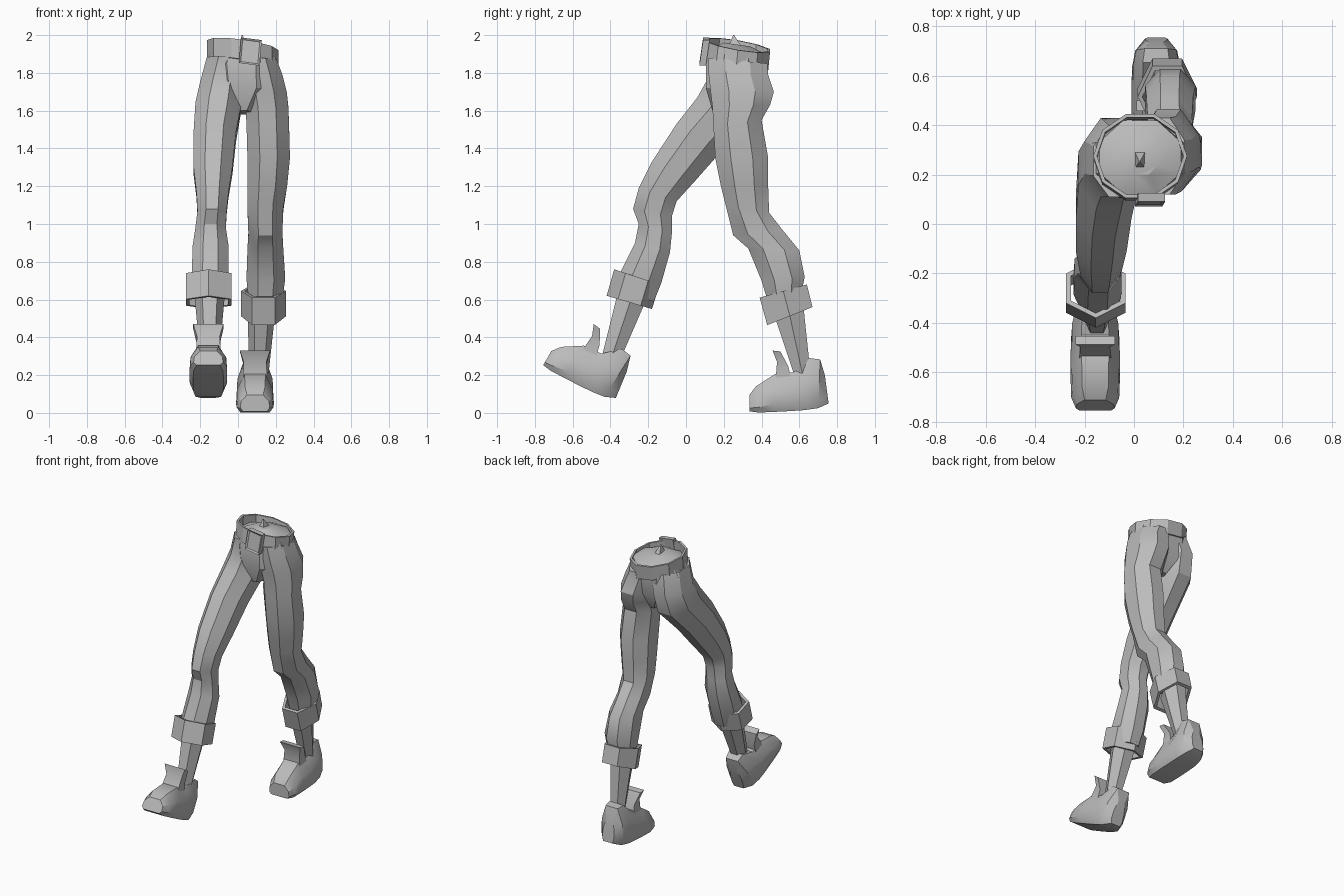
import bpy, bmesh, math
from mathutils import Vector

if "Cube" in bpy.data.objects:
    bpy.data.objects.remove(bpy.data.objects["Cube"])

grey = bpy.data.materials.new("plain grey")
grey.use_nodes = True
GREY = (0.5, 0.5, 0.5, 1)
grey.diffuse_color = GREY
grey.node_tree.nodes["Principled BSDF"].inputs["Base Color"].default_value = GREY


def finish(name, bm):
    bmesh.ops.recalc_face_normals(bm, faces=bm.faces)
    mesh = bpy.data.meshes.new(name)
    bm.to_mesh(mesh)
    bm.free()
    mesh.materials.append(grey)
    ob = bpy.data.objects.new(name, mesh)
    bpy.context.collection.objects.link(ob)
    bpy.ops.object.select_all(action='DESELECT')
    ob.select_set(True)
    bpy.context.view_layer.objects.active = ob
    bpy.ops.object.shade_smooth_by_angle(angle=math.radians(30))
    return ob


def ring(yf, zf, yb, zb, x0, x1, n=8, turn=0.5, tilt=0.0, scale=1.0):
    """Polygon through a front point, a back point and two side limits."""
    mid = Vector(((x0 + x1) / 2, (yf + yb) / 2, (zf + zb) / 2))
    back = Vector((0, yb - yf, zb - zf)) / 2
    side = Vector(((x1 - x0) / 2, 0, tilt * (x1 - x0) / 2))
    angles = [2 * math.pi * (i + turn) / n for i in range(n)]
    mx = max(abs(math.sin(a)) for a in angles)
    my = max(abs(math.cos(a)) for a in angles)
    return [mid + scale * (side * math.sin(a) / mx - back * math.cos(a) / my)
            for a in angles]


def loft(name, rings, closed=False):
    bm = bmesh.new()
    rows = [[bm.verts.new(p) for p in r] for r in rings]
    n = len(rows[0])
    pairs = list(zip(rows, rows[1:])) + ([(rows[-1], rows[0])] if closed else [])
    for a, b in pairs:
        for i in range(n):
            j = (i + 1) % n
            bm.faces.new((a[i], a[j], b[j], b[i]))
    if not closed:
        bm.faces.new(rows[0])
        bm.faces.new(rows[-1])
    return finish(name, bm)


def band(name, top, bottom, inner, **kw):
    """Hollow collar with a visible rim."""
    loft(name, [ring(*bottom, **kw), ring(*top, **kw),
                ring(*top, scale=inner, **kw), ring(*bottom, scale=inner, **kw)], True)


# Trouser legs: front y, front z, back y, back z, x limits
right_leg = [
    (.11, 1.89, .40, 1.87, -.165, .05), (.11, 1.76, .43, 1.74, -.20, .025),
    (.06, 1.67, .39, 1.59, -.225, .02), (-.05, 1.53, .20, 1.40, -.235, -.01),
    (-.18, 1.33, .05, 1.23, -.235, -.03), (-.25, 1.19, -.05, 1.12, -.22, -.05),
    (-.28, 1.08, -.075, 1.04, -.215, -.06), (-.25, 1.0, -.075, .95, -.225, -.065),
    (-.27, .9, -.085, .85, -.24, -.05), (-.35, .74, -.13, .69, -.245, -.05),
    (-.38, .65, -.17, .59, -.23, -.06)]
left_leg = [
    (.12, 1.88, .43, 1.85, 0, .205), (.12, 1.79, .435, 1.79, .01, .235),
    (.13, 1.70, .465, 1.70, .025, .258), (.14, 1.62, .445, 1.63, .04, .266),
    (.145, 1.52, .40, 1.55, .045, .27), (.155, 1.35, .435, 1.35, .05, .275),
    (.185, 1.2, .435, 1.2, .05, .26), (.21, 1.1, .44, 1.06, .05, .24),
    (.25, .94, .51, .97, .055, .235), (.33, .87, .60, .86, .05, .24),
    (.40, .70, .628, .72, .045, .25), (.43, .6, .61, .63, .055, .235)]
loft("right_trouser_leg", [ring(*r) for r in right_leg])
loft("left_trouser_leg", [ring(*r) for r in left_leg])

# Pelvis with fly strip and tucked top
pelvis = [(.2, 1.96, .34, 1.94, -.04, .1), (.12, 1.92, .42, 1.9, -.14, .19),
          (.105, 1.85, .42, 1.84, -.17, .205), (.105, 1.72, .41, 1.7, -.15, .2),
          (.14, 1.6, .34, 1.58, -.01, .07)]
loft("pelvis", [ring(*r) for r in pelvis])
loft("tucked_fold", [ring(.22, 1.93, .3, 1.93, .0, .05, n=4),
                     ring(.25, 2.0, .255, 2.0, .02, .025, n=4)])

# Belt
band("belt", (.105, 1.975, .445, 1.918, -.165, .215),
     (.095, 1.872, .435, 1.82, -.165, .215), .92, n=10, tilt=-.14)

# Buckle: a plate with a recessed centre
bm = bmesh.new()
bmesh.ops.create_cube(bm, size=1)
for v in bm.verts:
    x, y, z = v.co
    v.co = (.065 + .11 * x + .012 * z, .098 + .035 * y + .02 * z, 1.913 + .135 * z - .014 * x)
bm.normal_update()
front = min(bm.faces, key=lambda f: f.normal.y)
bmesh.ops.inset_region(bm, faces=[front], thickness=.014, depth=-.008)
finish("belt_buckle", bm)

# Rolled cuffs
band("right_cuff", (-.38, .76, -.14, .68, -.275, -.035),
     (-.42, .62, -.18, .55, -.275, -.035), .84, n=6, turn=0)
band("left_cuff", (.39, .61, .64, .68, .015, .255),
     (.43, .465, .67, .56, .015, .255), .84, n=6, turn=.5)

# Ankles
loft("right_ankle", [ring(*r, n=6) for r in
                     [(-.36, .64, -.21, .60, -.23, -.07), (-.45, .28, -.34, .3, -.2, -.1)]])
loft("left_ankle", [ring(*r, n=6) for r in
                    [(.46, .54, .62, .58, .05, .2), (.58, .18, .66, .2, .06, .16)]])

# Shoes: bottom y, bottom z, top y, top z, half width, from heel to toe
shoe = [(.755, .05, .735, .2, .045), (.70, .025, .71, .283, .085),
        (.63, .015, .655, .29, .098), (.56, .01, .57, .215, .1),
        (.46, .005, .47, .205, .1), (.385, .002, .37, .14, .097), (.335, .008, .335, .095, .078)]
section = [(.8, 0), (1, .2), (.95, .6), (.55, 1)]
section += [(-w, h) for w, h in reversed(section)]
tongue = [(.475, .18, .555, .19, .065), (.482, .27, .54, .25, .06), (.458, .33, .5, .325, .08)]


def build_shoe(side, x, place):
    rings = []
    for yb, zb, yt, zt, half in shoe:
        rings.append([place(x + half * w, yb + (yt - yb) * h, zb + (zt - zb) * h)
                      for w, h in section])
    loft(side + "_shoe", rings)
    loft(side + "_shoe_tongue", [
        [place(x - w, yf, zf), place(x + w, yf, zf),
         place(x + w, yb, zb), place(x - w, yb, zb)]
        for yf, zf, yb, zb, w in tongue])


def lifted(x, y, z):
    """Pitch the forward foot about its heel."""
    a = math.radians(30)
    y, z = y - .69, z - .025
    return Vector((x, -.44 + y * math.cos(a) + z * math.sin(a),
                   .09 - y * math.sin(a) + z * math.cos(a)))


build_shoe("left", .09, lambda x, y, z: Vector((x, y, z)))
build_shoe("right", -.157, lifted)
